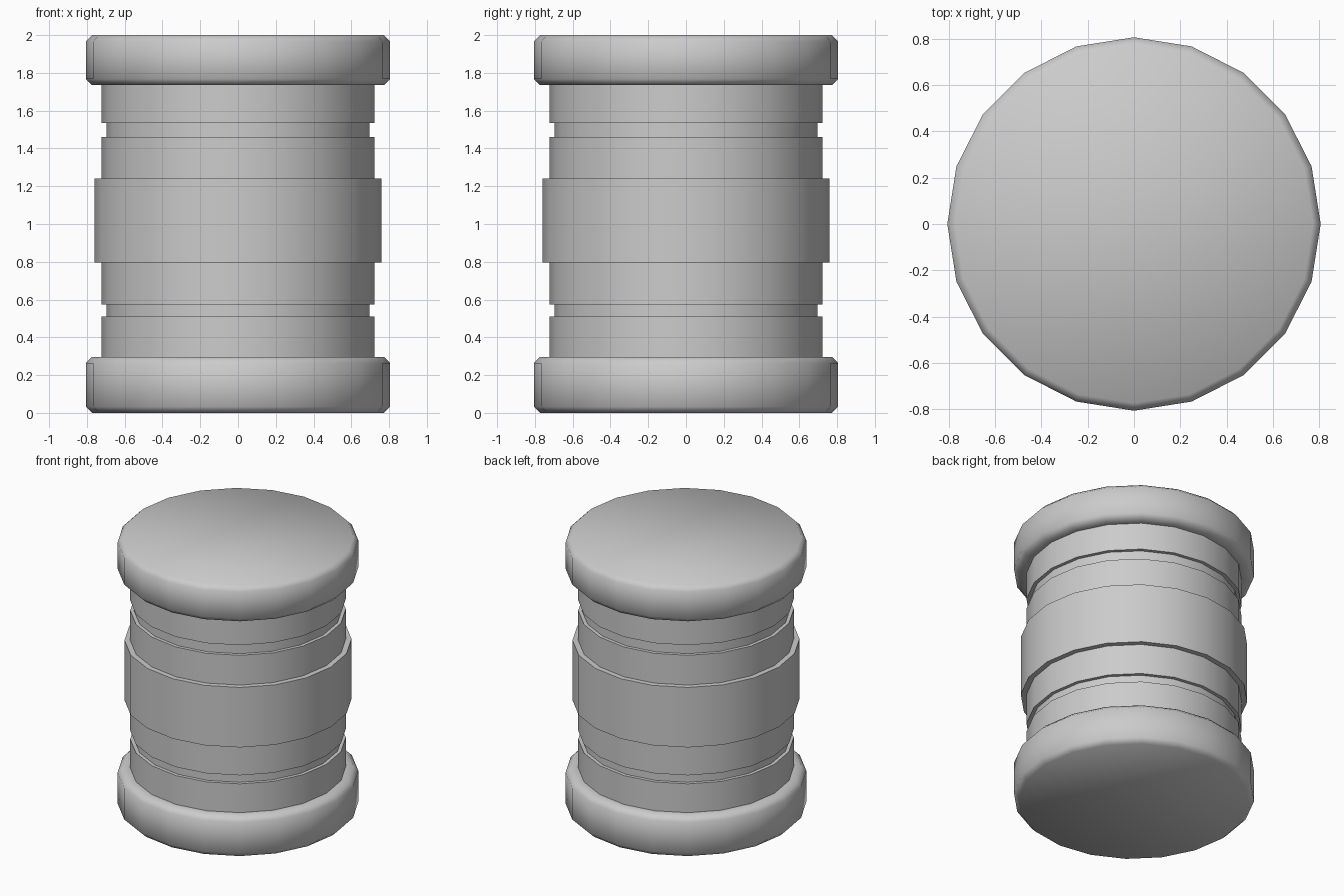
import bpy, bmesh, math

if "Cube" in bpy.data.objects:
    bpy.data.objects.remove(bpy.data.objects["Cube"])

SIDES = 20


def lathe(name, profile):
    """Revolve (radius, z) points, listed bottom to top, and close both ends."""
    bm = bmesh.new()
    rings = [[bm.verts.new((r * math.cos(2 * math.pi * i / SIDES),
                            r * math.sin(2 * math.pi * i / SIDES), z))
              for i in range(SIDES)] for r, z in profile]
    for low, high in zip(rings, rings[1:]):
        for i in range(SIDES):
            j = (i + 1) % SIDES
            bm.faces.new((low[i], low[j], high[j], high[i]))
    bm.faces.new(rings[0][::-1])
    bm.faces.new(rings[-1])
    mesh = bpy.data.meshes.new(name)
    bm.to_mesh(mesh)
    bm.free()
    ob = bpy.data.objects.new(name, mesh)
    bpy.context.collection.objects.link(ob)
    bpy.ops.object.select_all(action='DESELECT')
    ob.select_set(True)
    bpy.context.view_layer.objects.active = ob
    bpy.ops.object.shade_smooth_by_angle(angle=math.radians(50))
    return ob


def cap(z0, z1, r=0.806, c=0.033):
    """Chamfered rim profile."""
    return [(r - c, z0), (r, z0 + c), (r, z1 - c), (r - c, z1)]


def step(r, z0, z1):
    """Straight-walled section of the barrel."""
    return [(r, z0), (r, z1)]


# Chamfered rims at both ends, grooved barrel and raised middle band
BODY, GROOVE, BAND = 0.722, 0.697, 0.76
profile = (cap(0, 0.297)
           + step(BODY, 0.297, 0.51)
           + step(GROOVE, 0.51, 0.573)
           + step(BODY, 0.573, 0.797)
           + step(BAND, 0.797, 1.24)
           + step(BODY, 1.24, 1.46)
           + step(GROOVE, 1.46, 1.535)
           + step(BODY, 1.535, 1.735)
           + cap(1.735, 2.0))
lathe("barrel", profile)
